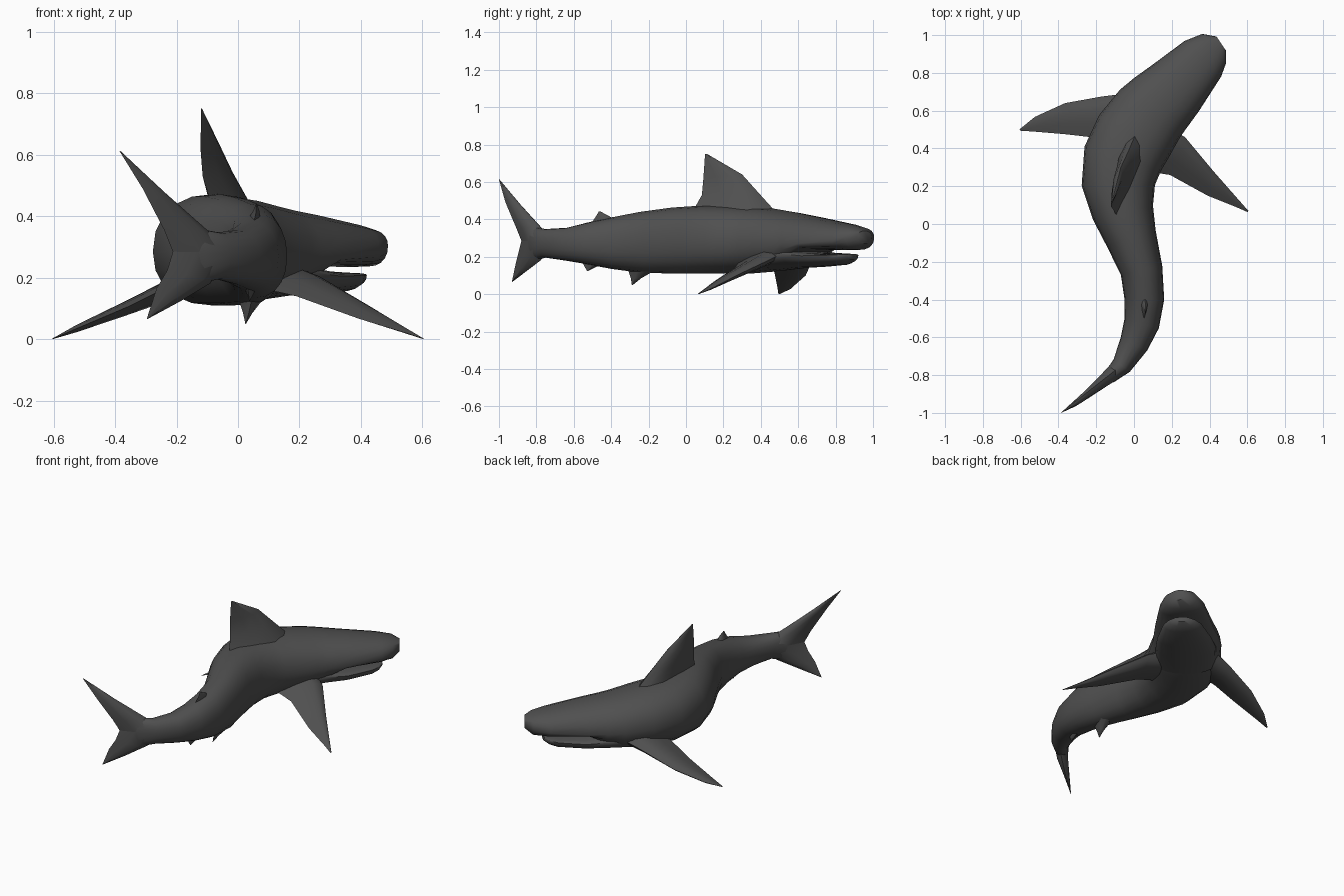
import bpy, bmesh, math
from mathutils import Vector

skin = bpy.data.materials.new("dark grey skin")
skin.diffuse_color = (0.08, 0.08, 0.08, 1)


def loft(name, rings):
    """Skin a list of equal-length point rings, with both ends capped."""
    bm = bmesh.new()
    loops = [[bm.verts.new(p) for p in r] for r in rings]
    n = len(loops[0])
    for a, b in zip(loops, loops[1:]):
        for i in range(n):
            j = (i + 1) % n
            bm.faces.new((a[i], a[j], b[j], b[i]))
    bm.faces.new(loops[0])
    bm.faces.new(loops[-1])
    bmesh.ops.recalc_face_normals(bm, faces=bm.faces)
    me = bpy.data.meshes.new(name)
    bm.to_mesh(me)
    bm.free()
    me.materials.append(skin)
    ob = bpy.data.objects.new(name, me)
    bpy.context.collection.objects.link(ob)
    bpy.ops.object.select_all(action='DESELECT')
    ob.select_set(True)
    bpy.context.view_layer.objects.active = ob
    bpy.ops.object.shade_smooth_by_angle(angle=math.radians(50))
    return ob


def spine_loft(name, stations, sides=20):
    """Stations: x, y, half width, top z, widest z, bottom z."""
    rings = []
    for k, (x, y, w, top, mid, bot) in enumerate(stations):
        p, q = stations[max(k - 1, 0)], stations[min(k + 1, len(stations) - 1)]
        d = Vector((q[0] - p[0], q[1] - p[1])).normalized()
        ring = []
        for i in range(sides):
            a = 2 * math.pi * i / sides
            c, s = math.cos(a), math.sin(a)
            u = math.copysign(abs(c) ** 0.9, c) * w
            v = math.copysign(abs(s) ** 0.9, s)
            z = mid + v * (top - mid if v > 0 else mid - bot)
            ring.append((x + d.y * u, y - d.x * u, z))
        rings.append(ring)
    return loft(name, rings)


def fin(name, sections, flat=False):
    """Sections: leading point, trailing point, half thickness."""
    rings = []
    l, t = Vector(sections[0][0]), Vector(sections[0][1])
    side = Vector((0, 0, 1)) if flat else Vector((t.y - l.y, l.x - t.x, 0)).normalized()
    lens = [(0, 0), (.1, .6), (.3, 1), (.65, .65), (1, 0),
            (.65, -.65), (.3, -1), (.1, -.6)]
    for lead, trail, h in sections:
        l, t = Vector(lead), Vector(trail)
        rings.append([l.lerp(t, f) + side * (h * g) for f, g in lens])
    return loft(name, rings)


# Body, from tail stalk to snout
spine_loft("body", [
    (-.19, -.86, .008, .32, .285, .25),
    (-.13, -.81, .036, .36, .28, .18),
    (-.065, -.75, .054, .348, .275, .195),
    (0, -.635, .078, .355, .27, .178),
    (.04, -.53, .094, .382, .27, .16),
    (.055, -.40, .105, .41, .27, .135),
    (.04, -.245, .112, .44, .275, .115),
    (-.015, -.075, .136, .463, .28, .11),
    (-.058, .06, .163, .472, .285, .11),
    (-.083, .205, .194, .472, .285, .11),
    (-.06, .345, .212, .467, .285, .11),
    (0, .465, .216, .458, .28, .12),
    (.085, .585, .203, .437, .275, .135),
    (.14, .64, .192, .425, .272, .17),
    (.215, .715, .175, .41, .27, .238),
    (.365, .875, .135, .375, .285, .235),
    (.425, .93, .099, .358, .303, .237),
    (.462, .955, .045, .338, .31, .27)])

# Lower jaw, parted from the snout by the mouth slit
spine_loft("lower_jaw", [
    (.03, .51, .18, .25, .21, .125),
    (.13, .63, .178, .245, .215, .14),
    (.225, .725, .158, .224, .205, .145),
    (.33, .835, .112, .217, .208, .155),
    (.36, .868, .08, .216, .209, .168),
    (.378, .888, .04, .215, .21, .185)])

# Tall back fin
fin("dorsal_fin", [
    ((.01, .48, .44), (-.09, .04, .45), .06),
    ((-.03, .385, .545), (-.115, .085, .53), .036),
    ((-.07, .30, .64), (-.122, .093, .62), .022),
    ((-.118, .112, .75), (-.12, .102, .75), .002)])

# Side fins, swept differently because the body turns
fin("right_pectoral_fin", [
    ((.15, .53, .23), (.06, .28, .17), .05),
    ((.27, .46, .19), (.19, .26, .14), .035),
    ((.42, .28, .105), (.39, .15, .068), .022),
    ((.53, .155, .04), (.54, .09, .022), .01),
    ((.605, .07, .001), (.604, .062, .001), .001)], flat=True)
fin("left_pectoral_fin", [
    ((-.05, .69, .22), (-.14, .44, .2), .05),
    ((-.17, .675, .18), (-.23, .46, .17), .038),
    ((-.365, .64, .10), (-.36, .475, .105), .024),
    ((-.525, .567, .035), (-.525, .489, .035), .012),
    ((-.605, .502, .001), (-.604, .494, .001), .001)], flat=True)

# Forked tail
root = ((-.03, -.72, .28), (-.212, -.88, .285), .045)
fin("upper_tail_lobe", [
    root,
    ((-.10, -.775, .355), (-.24, -.908, .355), .036),
    ((-.24, -.885, .478), (-.31, -.965, .49), .018),
    ((-.383, -.997, .613), (-.386, -1.0, .613), .001)])
fin("lower_tail_lobe", [
    root,
    ((-.09, -.775, .182), (-.23, -.895, .225), .032),
    ((-.185, -.85, .125), (-.265, -.91, .165), .016),
    ((-.294, -.928, .066), (-.297, -.931, .066), .001)])

# Small fins near the tail
fin("second_dorsal_fin", [
    ((.055, -.38, .40), (.05, -.51, .375), .02),
    ((.06, -.42, .422), (.058, -.485, .41), .01),
    ((.06, -.458, .442), (.06, -.466, .442), .001)])
fin("anal_fin", [
    ((.045, -.46, .155), (.03, -.56, .18), .018),
    ((.038, -.522, .125), (.037, -.53, .125), .001)])
fin("pelvic_fin", [
    ((.04, -.16, .13), (.045, -.31, .13), .04),
    ((.03, -.24, .085), (.035, -.295, .085), .015),
    ((.025, -.283, .05), (.025, -.29, .05), .001)])
